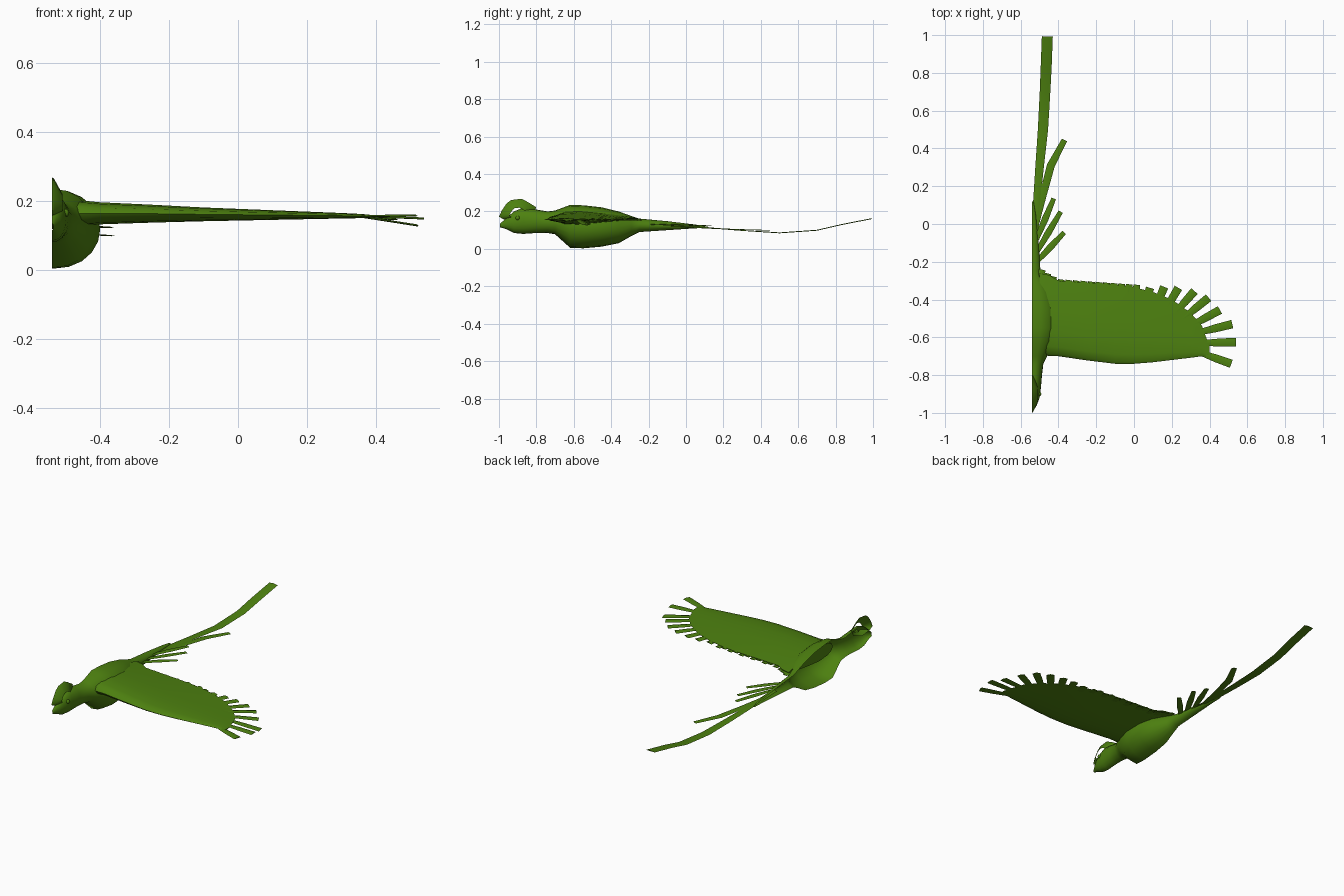
import bpy, bmesh, math
from mathutils import Vector

if "Cube" in bpy.data.objects:
    bpy.data.objects.remove(bpy.data.objects["Cube"])

X0 = -0.54  # flat side of the half bird

green = bpy.data.materials.new("leaf green")
green.diffuse_color = (0.075, 0.22, 0.005, 1)
green.use_nodes = True
green.node_tree.nodes["Principled BSDF"].inputs["Base Color"].default_value = green.diffuse_color


def finish(name, bm, angle=50):
    bmesh.ops.recalc_face_normals(bm, faces=bm.faces)
    me = bpy.data.meshes.new(name)
    bm.to_mesh(me)
    bm.free()
    ob = bpy.data.objects.new(name, me)
    bpy.context.collection.objects.link(ob)
    me.materials.append(green)
    bpy.ops.object.select_all(action='DESELECT')
    ob.select_set(True)
    bpy.context.view_layer.objects.active = ob
    bpy.ops.object.shade_smooth_by_angle(angle=math.radians(angle))
    return ob


def loft(bm, rings, closed, caps=False):
    rows = [[bm.verts.new(p) for p in r] for r in rings]
    n = len(rows[0])
    for a, b in zip(rows, rows[1:]):
        for i in range(n if closed else n - 1):
            j = (i + 1) % n
            bm.faces.new((a[i], a[j], b[j], b[i]))
    if caps:
        bm.faces.new(rows[0])
        bm.faces.new(rows[-1])


def feather(bm, path, widths, thick=0.005):
    """Thin strip with a raised middle rib."""
    pts = [Vector(p) for p in path]
    rings = []
    for i, (p, w) in enumerate(zip(pts, widths)):
        d = pts[min(i + 1, len(pts) - 1)] - pts[max(i - 1, 0)]
        s = Vector((d.y, -d.x, 0)).normalized() * w / 2
        up = Vector((0, 0, thick))
        rings.append([p - s, p + up, p + s, p - up * 0.2])
    loft(bm, rings, True, True)


# Half body from beak to tail root: y, bottom, top, half width
sections = [(-.995, .116, .134, .004), (-.96, .105, .165, .025), (-.92, .085, .2, .04),
            (-.87, .08, .22, .047), (-.8, .085, .21, .053), (-.74, .085, .2, .06),
            (-.70, .078, .205, .08), (-.62, .006, .235, .12), (-.55, .003, .233, .14),
            (-.45, .012, .222, .135), (-.36, .03, .2, .11), (-.29, .07, .175, .06),
            (-.25, .09, .162, .045), (-.1, .1, .148, .035), (.05, .11, .13, .02),
            (.12, .112, .118, .008)]
bm = bmesh.new()
rings = []
for y, lo, hi, w in sections:
    ring = []
    for k in range(11):
        a = math.pi * (k / 10 - 0.5)
        ring.append((X0 + w * math.cos(a) ** 0.9, y,
                     (lo + hi) / 2 + (hi - lo) / 2 * math.sin(a)))
    rings.append(ring)
loft(bm, rings, False)
finish("body", bm, 70)

# Crest: thin fan on the head, overhanging the beak
rim = [(-1.0, .172), (-.985, .205), (-.96, .242), (-.935, .261), (-.88, .268), (-.845, .25),
       (-.80, .222), (-.82, .18), (-.9, .15), (-.975, .158)]
bm = bmesh.new()
loft(bm, [[(X0, y, z) for y, z in rim],
          [(X0 + .006, -.9 + (y + .9) * .95, .2 + (z - .2) * .95) for y, z in rim],
          [(X0 + .03, -.9 + (y + .9) * .45, .19 + (z - .2) * .45) for y, z in rim]], True)
finish("crest", bm)

# Eye
bm = bmesh.new()
bmesh.ops.create_uvsphere(bm, u_segments=12, v_segments=8, radius=.012)
bmesh.ops.translate(bm, verts=bm.verts, vec=(X0 + .038, -.9, .165))
finish("eye", bm)

# Wing: x, leading y, trailing y, middle z, half thickness
wing = [(-.5, -.68, -.26, .163, .042), (-.45, -.70, -.27, .164, .037),
        (-.4, -.70, -.30, .164, .032), (-.25, -.722, -.31, .163, .026),
        (-.1, -.74, -.32, .161, .020), (0, -.74, -.335, .16, .017), (.1, -.732, -.36, .159, .014),
        (.2, -.72, -.40, .158, .011), (.3, -.708, -.47, .157, .008),
        (.36, -.70, -.54, .156, .006), (.40, -.705, -.65, .155, .003)]
foil = [(0, 0), (.03, .5), (.12, .85), (.3, 1), (.55, .75), (.8, .38), (1, .05)]
outline = foil + [(t, -h) for t, h in reversed(foil[1:])]
bm = bmesh.new()
loft(bm, [[(x, a + (b - a) * t, z + h * th) for t, h in outline]
          for x, a, b, z, th in wing], True, True)
finish("wing", bm)

# Wing tip feathers: root, tip
primaries = [((.36, -.685, .154), (.515, -.74, .156)), ((.36, -.63, .154), (.54, -.625, .147)),
             ((.34, -.575, .155), (.52, -.53, .127)), ((.30, -.54, .156), (.455, -.455, .145)),
             ((.26, -.50, .157), (.395, -.39, .15)), ((.22, -.47, .157), (.32, -.355, .152)),
             ((.17, -.45, .157), (.235, -.338, .153)), ((.12, -.43, .157), (.16, -.333, .154)),
             ((.06, -.42, .157), (.085, -.338, .155))]
bm = bmesh.new()
for a, b in primaries:
    mid = Vector(a).lerp(Vector(b), .5)
    feather(bm, [a, mid, b], [.03, .042, .045])
finish("wing_tip_feathers", bm)

# Trailing edge feathers in an even row
bm = bmesh.new()
for i in range(11):
    x = .015 - i * .04
    y = -.322 + i * .0028
    feather(bm, [(x - .01, y - .07, .16), (x, y, .152 + .006 * (i % 2))], [.035, .036])
for x, y in ((-.425, -.278), (-.455, -.262), (-.485, -.242)):
    feather(bm, [(x - .02, y - .08, .16), (x, y, .152)], [.035, .035])
finish("trailing_feathers", bm)

# Long curved tail plume
bm = bmesh.new()
feather(bm, [(-.52, -.1, .122), (-.517, .1, .113), (-.5, .3, .097), (-.482, .5, .084),
             (-.471, .7, .098), (-.465, .83, .128), (-.459, .993, .16)],
        [.03, .036, .045, .054, .056, .058, .058], .004)
finish("tail_plume", bm)

# Shorter side plumes
bm = bmesh.new()
feather(bm, [(-.515, 0, .115), (-.485, .14, .108), (-.44, .31, .102), (-.368, .445, .098)],
        [.025, .038, .042, .03], .003)
for a, b in (((-.515, -.08), (-.425, .135)), ((-.515, -.15), (-.388, .065)),
             ((-.515, -.2), (-.37, -.045))):
    m = [a[0] * .5 + b[0] * .5, a[1] * .5 + b[1] * .5]
    feather(bm, [(*a, .13), (*m, .127), (*b, .122)], [.025, .036, .025], .003)
finish("side_plumes", bm)
